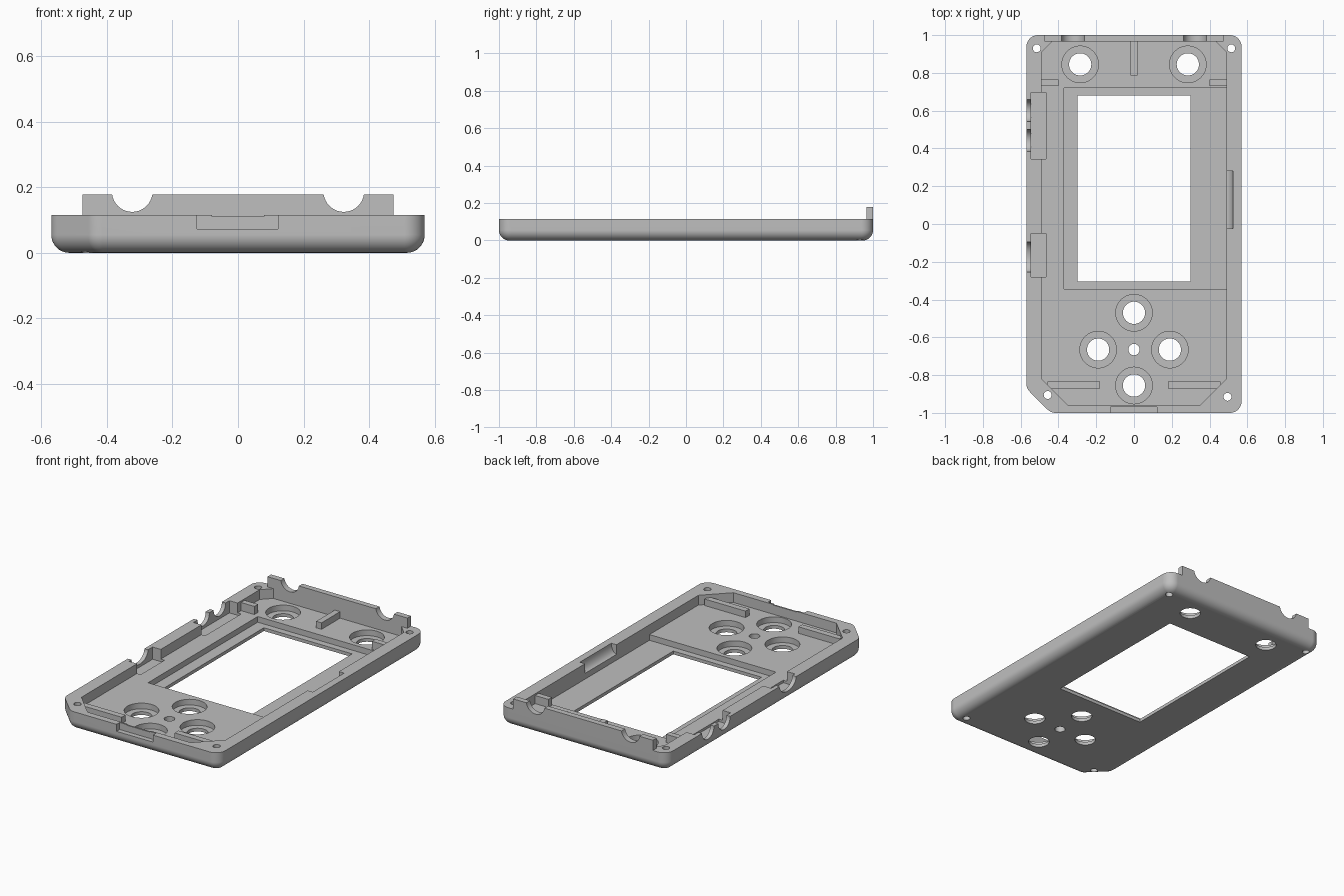
import bpy, bmesh, math
from mathutils import Vector

if "Cube" in bpy.data.objects:
    bpy.data.objects.remove(bpy.data.objects["Cube"], do_unlink=True)

TOP, FLOOR, LEDGE = 0.115, 0.055, 0.02
HIGH = 0.3

grey = bpy.data.materials.new("plain grey plastic")
grey.use_nodes = True
grey.diffuse_color = (0.52, 0.52, 0.52, 1)
grey.node_tree.nodes["Principled BSDF"].inputs["Base Color"].default_value = grey.diffuse_color


def loft(name, rings):
    """Solid from a stack of matching closed rings, capped at both ends."""
    bm = bmesh.new()
    loops = [[bm.verts.new(p) for p in ring] for ring in rings]
    n = len(loops[0])
    for a, b in zip(loops, loops[1:]):
        for i in range(n):
            j = (i + 1) % n
            bm.faces.new((a[i], a[j], b[j], b[i]))
    bm.faces.new(loops[0][::-1])
    bm.faces.new(loops[-1])
    bmesh.ops.recalc_face_normals(bm, faces=bm.faces)
    mesh = bpy.data.meshes.new(name)
    bm.to_mesh(mesh)
    bm.free()
    mesh.materials.append(grey)
    obj = bpy.data.objects.new(name, mesh)
    bpy.context.collection.objects.link(obj)
    return obj


def prism(name, outline, z0, z1):
    return loft(name, [[(x, y, z) for x, y in outline] for z in (z0, z1)])


def box(name, x0, x1, y0, y1, z0, z1):
    return prism(name, [(x0, y0), (x1, y0), (x1, y1), (x0, y1)], z0, z1)


def rod(center, axis, radius, start, end, squash=1.0, sides=40):
    """Cylinder cutter along x, y or z; squash scales its height."""
    cx, cy, cz = center
    rings = []
    for t in (start, end):
        ring = []
        for i in range(sides):
            a = math.tau * i / sides
            u, v = radius * math.cos(a), radius * math.sin(a)
            ring.append({"x": (t, cy + u, cz + v * squash),
                         "y": (cx + u, t, cz + v * squash),
                         "z": (cx + u, cy + v, t)}[axis])
        rings.append(ring)
    return loft("cutter", rings)


def cut(target, cutter):
    cutter.hide_render = True
    mod = target.modifiers.new("cut", "BOOLEAN")
    mod.operation, mod.solver, mod.object = "DIFFERENCE", "EXACT", cutter
    bpy.context.view_layer.objects.active = target
    bpy.ops.object.modifier_apply(modifier=mod.name)
    bpy.data.objects.remove(cutter, do_unlink=True)


def smooth(obj):
    bpy.ops.object.select_all(action="DESELECT")
    obj.select_set(True)
    bpy.context.view_layer.objects.active = obj
    bpy.ops.object.shade_smooth_by_angle(angle=math.radians(25))
    obj.modifiers.new("flat panels", "WEIGHTED_NORMAL").keep_sharp = True


def rounded(corners, radius, inset, z, steps=8):
    """Convex counter-clockwise outline with filleted corners, moved inwards."""
    ring = []
    n = len(corners)
    for i in range(n):
        p, c, q = (Vector(corners[k % n]) for k in (i - 1, i, i + 1))
        d0, d1 = (c - p).normalized(), (q - c).normalized()
        n0, n1 = Vector((d0.y, -d0.x)), Vector((d1.y, -d1.x))
        center = c - (n0 + n1) * radius / (1 + n0.dot(n1))
        a0 = math.atan2(n0.y, n0.x)
        turn = math.acos(max(-1, min(1, n0.dot(n1))))
        for s in range(steps + 1):
            a = a0 + turn * s / steps
            r = radius - inset
            ring.append((center.x + r * math.cos(a), center.y + r * math.sin(a), z))
    return ring


# Outer shell: one chamfered corner, rounded lower edge
outline = [(-0.44, -1), (0.57, -1), (0.57, 1), (-0.57, 1), (-0.57, -0.87)]
FILLET = 0.055
levels = [(FILLET * (1 - math.cos(a)), FILLET * (1 - math.sin(a)))
          for a in (math.pi / 2 * (1 - k / 8) for k in range(9))]
shell = loft("front_shell", [rounded(outline, 0.062, d, z) for d, z in levels + [(0, TOP)]])

# Main cavity, display ledge and display opening
cavity = [(-0.35, -0.96), (0.35, -0.96), (0.49, -0.82), (0.49, 0.91),
          (0.435, 0.965), (-0.435, 0.965), (-0.49, 0.91), (-0.49, -0.82)]
cut(shell, prism("cutter", cavity, FLOOR, HIGH))
cut(shell, box("cutter", -0.37, 0.49, -0.345, 0.72, LEDGE, HIGH))
cut(shell, box("cutter", -0.3, 0.3, -0.305, 0.68, -0.1, HIGH))

# Counterbored button holes
for x, y in [(0, -0.47), (-0.19, -0.665), (0.19, -0.665), (0, -0.855),
             (-0.285, 0.845), (0.285, 0.845)]:
    cut(shell, rod((x, y, 0), "z", 0.097, LEDGE, HIGH))
    cut(shell, rod((x, y, 0), "z", 0.059, -0.1, HIGH))

# Small centre hole and corner screw holes
cut(shell, rod((0, -0.665, 0), "z", 0.03, -0.1, HIGH))
for x, y in [(-0.515, 0.93), (0.515, 0.93), (-0.457, -0.905), (0.495, -0.915)]:
    cut(shell, rod((x, y, 0), "z", 0.021, -0.1, HIGH, sides=24))

# Side switch pockets with half-round openings through the wall
for y0, y1 in [(0.345, 0.695), (-0.28, -0.05)]:
    cut(shell, box("cutter", -0.545, -0.465, y0, y1, 0.04, HIGH))
for y, r in [(0.6, 0.058), (0.443, 0.058), (-0.175, 0.08)]:
    cut(shell, rod((0, y, TOP), "x", r, -0.7, -0.52, squash=0.058 / r))

# Scooped slot in the opposite wall
cut(shell, rod((0.485, 0, TOP), "y", 0.04, -0.025, 0.28, squash=1.5))

# Connector notch at the front, with a shallow dip in the thin wall behind
cut(shell, box("cutter", -0.125, 0.122, -1.1, -0.97, 0.072, HIGH))
cut(shell, box("cutter", -0.08, 0.08, -1.1, -0.9, 0.111, HIGH))
smooth(shell)

# Raised back wall with two half-round cable cutouts
back_wall = box("back_wall", -0.475, 0.475, 0.965, 1.0, TOP, 0.178)
for side in (-1, 1):
    cut(back_wall, rod((side * 0.323, 0, 0.187), "y", 0.062, 0.9, 1.1))
smooth(back_wall)

# Inner ribs
box("centre_rib", -0.018, 0.018, 0.785, 0.966, FLOOR - 0.01, 0.095)
for side, label in ((-1, "right"), (1, "left")):
    xs = sorted((side * 0.18, side * 0.458))
    box(label + "_front_rib", *xs, -0.872, -0.835, FLOOR - 0.01, 0.095)
    xs = sorted((side * 0.4, side * 0.495))
    box(label + "_back_rib", *xs, 0.73, 0.765, FLOOR - 0.01, 0.105)
